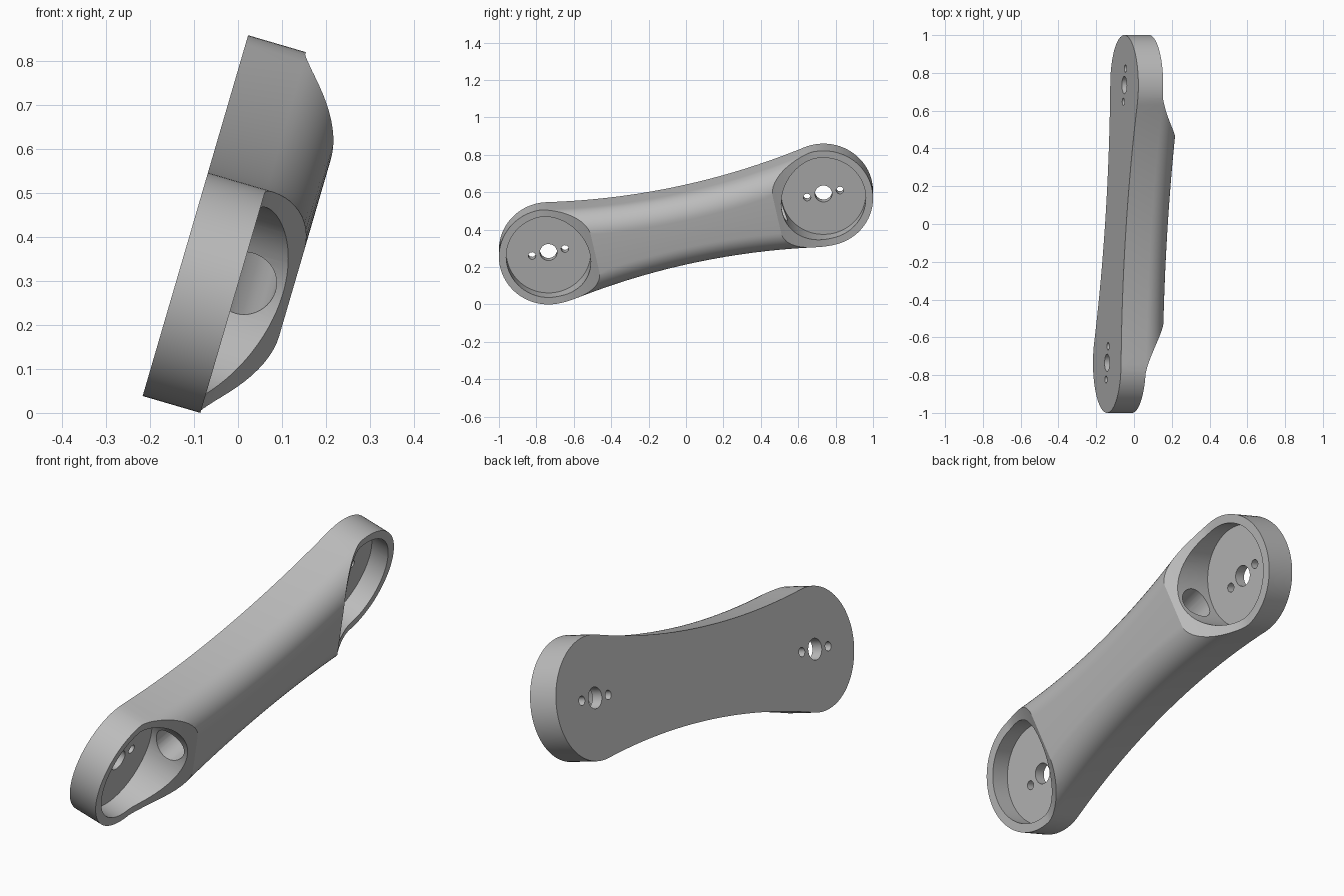
import bpy, bmesh, math
from mathutils import Matrix, Vector

cube = bpy.data.objects.get("Cube")
if cube:
    bpy.data.objects.remove(cube)

# Main sizes: the arm lies along local x, its flat back on local z = 0
HALF = 0.753      # arm centre to end centre
R_END = 0.265
WAIST = 0.195     # half width at the middle
HEIGHT = 0.26
RIM = 0.137       # rim height at the ends
FLOOR = 0.05
RAMP = 0.255
RHO = (HALF ** 2 + WAIST ** 2 - R_END ** 2) / (2 * (R_END - WAIST))


def add_object(name, bm):
    bmesh.ops.recalc_face_normals(bm, faces=bm.faces)
    mesh = bpy.data.meshes.new(name)
    bm.to_mesh(mesh)
    bm.free()
    obj = bpy.data.objects.new(name, mesh)
    bpy.context.collection.objects.link(obj)
    return obj


def outline(inset, z):
    """Two round ends joined by concave arcs, shrunk by inset."""
    r, rho = R_END - inset, RHO + inset
    cy = WAIST + RHO
    a = math.atan2(HALF, cy)
    pts = []
    for side in (1, -1):
        for i in range(49):
            t = side * math.pi / 2 - math.pi / 2 - math.pi / 2 - a + (math.pi + 2 * a) * i / 48
            t += math.pi / 2 if side == 1 else math.pi * 1.5 - math.pi / 2 + math.pi / 2
            pts.append((side * HALF + r * math.cos(t), r * math.sin(t), z))
        for i in range(1, 32):
            t = a - 2 * a * i / 32
            pts.append((side * rho * math.sin(t), side * (cy - rho * math.cos(t)), z))
    return pts


def outline_ends(inset, z):
    """One half of the outline, turned half a circle for the other half."""
    r, rho, cy = R_END - inset, RHO + inset, WAIST + RHO
    a = math.atan2(HALF, cy)
    span = math.pi / 2 + a
    half = []
    for i in range(49):
        t = -span + 2 * span * i / 48
        half.append((HALF + r * math.cos(t), r * math.sin(t)))
    for i in range(1, 32):
        t = a - 2 * a * i / 32
        half.append((rho * math.sin(t), cy - rho * math.cos(t)))
    return [(s * x, s * y, z) for s in (1, -1) for x, y in half]


def make_body():
    fillet = HEIGHT - RIM - 0.002
    layers = [(0, 0)]
    for i in range(13):
        t = math.pi / 2 * i / 12
        layers.append((fillet * (1 - math.cos(t)), HEIGHT - fillet + fillet * math.sin(t)))
    bm = bmesh.new()
    rings = [[bm.verts.new(p) for p in outline_ends(*layer)] for layer in layers]
    n = len(rings[0])
    for low, high in zip(rings, rings[1:]):
        for i in range(n):
            j = (i + 1) % n
            bm.faces.new((low[i], low[j], high[j], high[i]))
    bm.faces.new(rings[0])
    bm.faces.new(rings[-1])
    return add_object("link_arm", bm)


def cylinder(name, radius, start, end, segments=64):
    start, end = Vector(start), Vector(end)
    axis = end - start
    bm = bmesh.new()
    turn = axis.to_track_quat('Z', 'Y').to_matrix().to_4x4()
    bmesh.ops.create_cone(bm, cap_ends=True, segments=segments, radius1=radius,
                          radius2=radius, depth=axis.length,
                          matrix=Matrix.Translation((start + end) / 2) @ turn)
    return add_object(name, bm)


def ramp_cutter(side):
    """Clears the material above the end rim and the ramp behind it."""
    profile = [(-0.5, 0.5), (-0.5, RIM)]
    for i in range(15):
        t = i / 12
        profile.append((RAMP * t, RIM + (HEIGHT - RIM) * t ** 1.4))
    profile.append((profile[-1][0], 0.5))
    bm = bmesh.new()
    face = bm.faces.new([bm.verts.new((side * (p - HALF), -0.5, z)) for p, z in profile])
    new = bmesh.ops.extrude_face_region(bm, geom=[face])["geom"]
    bmesh.ops.translate(bm, vec=(0, 1, 0),
                        verts=[v for v in new if isinstance(v, bmesh.types.BMVert)])
    return add_object("ramp_cutter", bm)


# Solid arm, then ramps, pockets, screw holes and the cable bore
arm = make_body()
cutters = []
for side in (1, -1):
    x = side * HALF
    cutters.append(ramp_cutter(side))
    cutters.append(cylinder("pocket_cutter", 0.226, (x, 0, FLOOR), (x, 0, 0.5), 96))
    for offset, radius in ((0, 0.046), (0.09, 0.02), (-0.09, 0.02)):
        cutters.append(cylinder("hole_cutter", radius, (x + offset, 0, -0.1),
                                (x + offset, 0, 0.1), 32))
cutters.append(cylinder("bore_cutter", 0.073, (-HALF, 0, 0.15), (HALF, 0, 0.15), 48))

for cutter in cutters:
    cutter.hide_render = True
    mod = arm.modifiers.new("cut", 'BOOLEAN')
    mod.operation = 'DIFFERENCE'
    mod.solver = 'EXACT'
    mod.object = cutter
graph = bpy.context.evaluated_depsgraph_get()
result = bpy.data.meshes.new_from_object(arm.evaluated_get(graph))
arm.modifiers.clear()
arm.data = result
for cutter in cutters:
    bpy.data.objects.remove(cutter)

# Lean the arm into its standing pose
tilt, slope = math.radians(16.3), math.radians(12.5)
along = Vector((0, 1, 0))
up = Vector((math.sin(tilt), 0, math.cos(tilt)))
out = along.cross(up)
pose = Matrix((along, up, out)).transposed().to_4x4()
result.transform(Matrix.Translation((-0.097, 0, 0.45)) @ pose @ Matrix.Rotation(slope, 4, 'Z'))
low = min(v.co.z for v in result.vertices)
result.transform(Matrix.Translation((0, 0, -low)))

# Plain grey finish
grey = bpy.data.materials.new("plain_grey")
grey.use_nodes = True
color = (0.5, 0.5, 0.5, 1)
grey.diffuse_color = color
grey.node_tree.nodes["Principled BSDF"].inputs["Base Color"].default_value = color
result.materials.clear()
result.materials.append(grey)

bpy.ops.object.select_all(action='DESELECT')
arm.select_set(True)
bpy.context.view_layer.objects.active = arm
bpy.ops.object.shade_smooth_by_angle(angle=math.radians(30))
